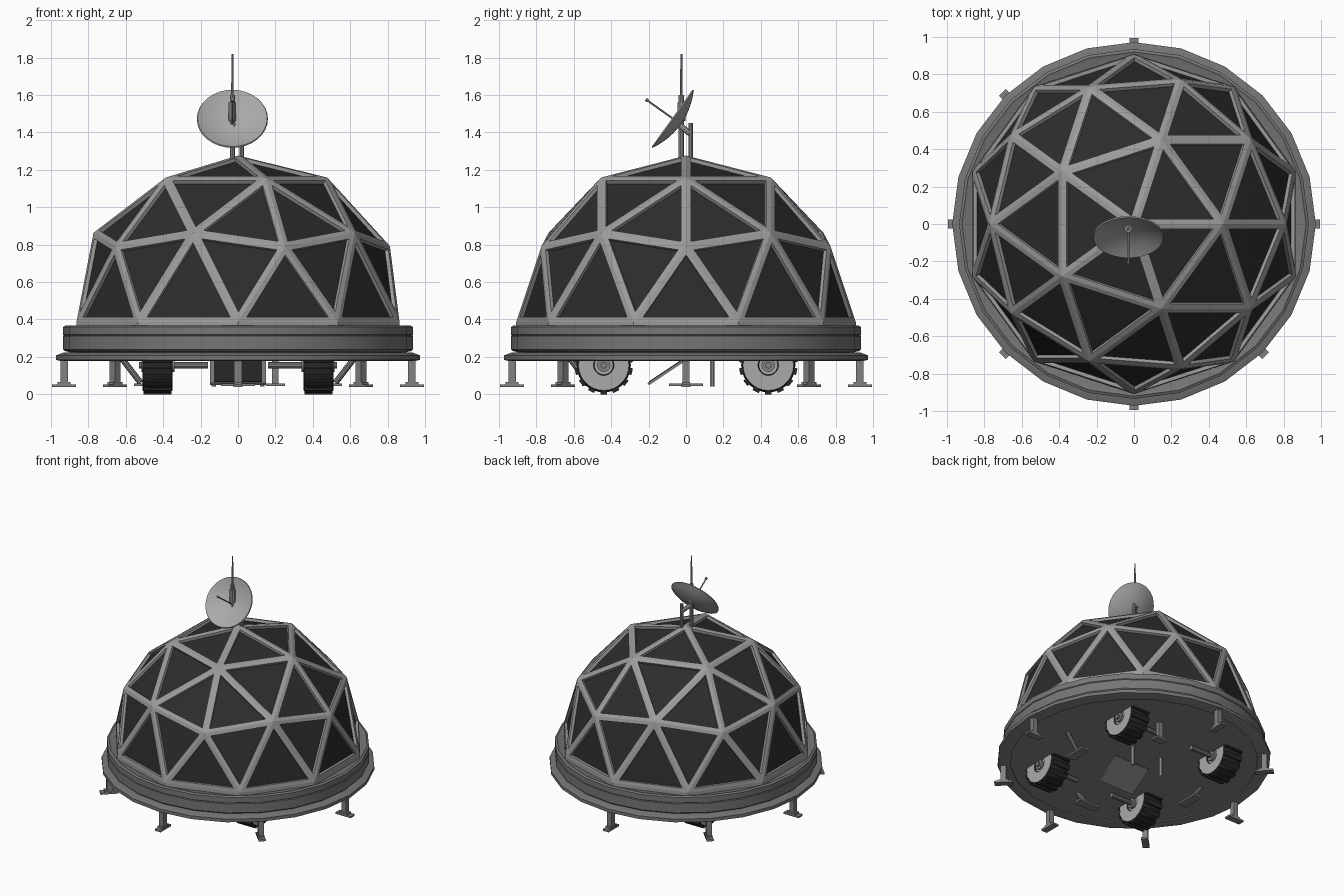
import bpy, bmesh, math
from mathutils import Vector, Matrix

cube = bpy.data.objects.get("Cube")
if cube:
    bpy.data.objects.remove(cube)


def material(name, v):
    m = bpy.data.materials.new(name)
    m.use_nodes = True
    m.diffuse_color = (v, v, v, 1)
    m.node_tree.nodes["Principled BSDF"].inputs["Base Color"].default_value = (v, v, v, 1)
    return m


FRAME = material("frame grey", 0.33)
GLASS = material("dark panel", 0.025)
BASE = material("base grey", 0.18)
DECK = material("deck grey", 0.24)
LEG = material("leg grey", 0.22)
LIGHT = material("light grey", 0.4)
TYRE = material("tyre black", 0.02)


def finish(bm, name, mats, smooth=False):
    bmesh.ops.recalc_face_normals(bm, faces=bm.faces)
    me = bpy.data.meshes.new(name)
    bm.to_mesh(me)
    bm.free()
    for m in mats:
        me.materials.append(m)
    ob = bpy.data.objects.new(name, me)
    bpy.context.collection.objects.link(ob)
    if smooth:
        bpy.ops.object.select_all(action='DESELECT')
        ob.select_set(True)
        bpy.context.view_layer.objects.active = ob
        bpy.ops.object.shade_smooth_by_angle(angle=math.radians(35))
    return ob


def box(bm, size, mat):
    bmesh.ops.create_cube(bm, size=1, matrix=mat @ Matrix.Diagonal((*size, 1)))


def rod(bm, a, b, r1, r2=None, segs=10):
    a, b = Vector(a), Vector(b)
    d = b - a
    rot = d.to_track_quat('Z', 'Y').to_matrix().to_4x4()
    bmesh.ops.create_cone(bm, cap_ends=True, segments=segs, radius1=r1,
                          radius2=r1 if r2 is None else r2, depth=d.length,
                          matrix=Matrix.Translation((a + b) / 2) @ rot)


def lathe(bm, profile, segs, mat=Matrix()):
    """Spin (radius, height) points about z; radius 0 closes the end."""
    verts = [bm.verts.new((r, 0, z)) for r, z in profile]
    edges = [bm.edges.new(p) for p in zip(verts, verts[1:])]
    bmesh.ops.spin(bm, geom=verts + edges, cent=(0, 0, 0), axis=(0, 0, 1),
                   angle=math.tau, steps=segs, use_duplicate=False)
    bmesh.ops.remove_doubles(bm, verts=bm.verts, dist=0.0005)
    bm.transform(mat)


# Geodesic dome: ridged frame with recessed dark panels and a short skirt
bm = bmesh.new()
bmesh.ops.create_icosphere(bm, subdivisions=2, radius=0.908)
bmesh.ops.delete(bm, geom=[v for v in bm.verts if v.co.z < -0.01], context='VERTS')
for v in bm.verts:
    v.co.z = min(v.co.z, 0.89) + 0.386
panels = list(bm.faces)
skirt = bmesh.ops.extrude_edge_only(bm, edges=[e for e in bm.edges if e.is_boundary])["geom"]
for v in skirt:
    if isinstance(v, bmesh.types.BMVert):
        v.co.z = 0.35
bmesh.ops.recalc_face_normals(bm, faces=bm.faces)
bmesh.ops.inset_individual(bm, faces=panels, thickness=0.027, use_even_offset=True)
bmesh.ops.inset_individual(bm, faces=panels, thickness=0.002, depth=-0.02, use_even_offset=True)
for f in panels:
    f.material_index = 1
finish(bm, "dome", [FRAME, GLASS])

# Round base ring under the dome
bm = bmesh.new()
lathe(bm, [(0, 0.36), (0.9, 0.36), (0.92, 0.368), (0.935, 0.36), (0.935, 0.318),
           (0.931, 0.314), (0.935, 0.31), (0.935, 0.24), (0.925, 0.23), (0.9, 0.225),
           (0.9, 0.2), (0, 0.2)], 24)
finish(bm, "base_ring", [BASE], True)

# Deck with a slightly recessed underside
bm = bmesh.new()
lathe(bm, [(0, 0.21), (0.935, 0.222), (0.972, 0.208), (0.972, 0.183), (0.95, 0.178),
           (0.88, 0.178), (0.88, 0.186), (0, 0.186)], 24)
for f in bm.faces:
    f.material_index = int(f.calc_center_median().z < 0.19)
finish(bm, "deck", [BASE, DECK], True)

# Outer support legs at seven of eight positions
bm = bmesh.new()
for k in range(8):
    if k == 1:
        continue
    turn = Matrix.Rotation(k * math.pi / 4, 4, 'Z')
    box(bm, (0.04, 0.04, 0.14), turn @ Matrix.Translation((0.93, 0, 0.125)))
    box(bm, (0.13, 0.05, 0.014), turn @ Matrix.Translation((0.93, 0, 0.046)))
    box(bm, (0.07, 0.045, 0.014), turn @ Matrix.Translation((0.93, 0, 0.058)))
finish(bm, "support_legs", [LEG])

# Inner braces: slanted strut with a foot plate, and one upright post
bm = bmesh.new()
for k in (0, 2, 3):
    turn = Matrix.Rotation(k * math.pi / 2, 4, 'Z')
    rod(bm, turn @ Vector((0.62, 0, 0.19)), turn @ Vector((0.52, 0, 0.06)), 0.016)
    box(bm, (0.07, 0.18, 0.014), turn @ Matrix.Translation((0.52, 0, 0.05)))
box(bm, (0.035, 0.035, 0.14), Matrix.Translation((0.2, 0.52, 0.12)))
box(bm, (0.1, 0.06, 0.014), Matrix.Translation((0.2, 0.52, 0.05)))
finish(bm, "inner_braces", [LEG])

# Wheels with side discs, hubs, lugs and axles
for sx, side in ((1, "left"), (-1, "right")):
    for sy, end in ((1, "back"), (-1, "front")):
        place = Matrix.Translation((sx * 0.43, sy * 0.44, 0.155)) @ Matrix.Rotation(math.pi / 2, 4, 'Y')
        bm = bmesh.new()
        lathe(bm, [(0, -0.07), (0.05, -0.07), (0.055, -0.08), (0.135, -0.08), (0.145, -0.06),
                   (0.145, 0.06), (0.135, 0.08), (0.055, 0.08), (0.05, 0.07), (0, 0.07)], 28, place)
        for f in bm.faces:
            f.normal_update()
            f.material_index = int(abs(f.normal.x) > 0.9)
        for k in range(14):
            turn = place @ Matrix.Rotation(k * math.tau / 14, 4, 'Z')
            box(bm, (0.02, 0.036, 0.15), turn @ Matrix.Translation((0.146, 0, 0)))
        finish(bm, f"{end}_{side}_wheel", [TYRE, LIGHT], True)
        bm = bmesh.new()
        rod(bm, (sx * 0.53, sy * 0.44, 0.155), (sx * 0.16, sy * 0.44, 0.155), 0.018)
        rod(bm, (sx * 0.515, sy * 0.44, 0.155), (sx * 0.34, sy * 0.44, 0.155), 0.036, segs=16)
        finish(bm, f"{end}_{side}_axle", [LEG], True)

# Lowered entry ramp with two dark tread panels and two pistons
tilt = Matrix.Translation((0, -0.11, 0.115)) @ Matrix.Rotation(math.atan2(0.12, 0.18), 4, 'X')
bm = bmesh.new()
box(bm, (0.3, 0.22, 0.014), tilt)
finish(bm, "ramp", [LEG])
bm = bmesh.new()
for sx in (-1, 1):
    box(bm, (0.105, 0.2, 0.004), tilt @ Matrix.Translation((sx * 0.075, 0, 0.008)))
finish(bm, "ramp_treads", [TYRE])
bm = bmesh.new()
for sx in (-1, 1):
    rod(bm, (sx * 0.13, 0.14, 0.04), (sx * 0.13, 0.14, 0.19), 0.013)
finish(bm, "ramp_pistons", [LIGHT], True)

# Antenna mast and dish support post
bm = bmesh.new()
rod(bm, (-0.03, -0.025, 1.2), (-0.03, -0.025, 1.6), 0.014)
rod(bm, (-0.03, -0.025, 1.46), (-0.03, -0.025, 1.56), 0.021)
rod(bm, (-0.03, -0.025, 1.6), (-0.03, -0.025, 1.82), 0.007, 0.005)
rod(bm, (0.02, 0.025, 1.2), (0.02, 0.025, 1.45), 0.012)
rod(bm, (0.02, 0.025, 1.39), (-0.03, -0.035, 1.44), 0.016)
finish(bm, "antenna_mast", [FRAME], True)

# Dish bowl facing front and up, with its feed rod
aim = Vector((0, -0.815, 0.58))
pose = Matrix.Translation((-0.03, -0.068, 1.472)) @ aim.to_track_quat('Z', 'Y').to_matrix().to_4x4()
outer = [(0.19 * i / 6, -0.05 + 0.05 * (i / 6) ** 2) for i in range(7)]
inner = [(r * 0.98, z + 0.007) for r, z in reversed(outer)]
bm = bmesh.new()
lathe(bm, outer + inner, 32, pose)
finish(bm, "dish", [LIGHT], True)
bm = bmesh.new()
rod(bm, pose @ Vector((0, 0, -0.04)), pose @ Vector((0, 0, 0.175)), 0.005)
rod(bm, pose @ Vector((0, 0, 0.165)), pose @ Vector((0, 0, 0.18)), 0.009)
finish(bm, "dish_feed", [FRAME], True)
